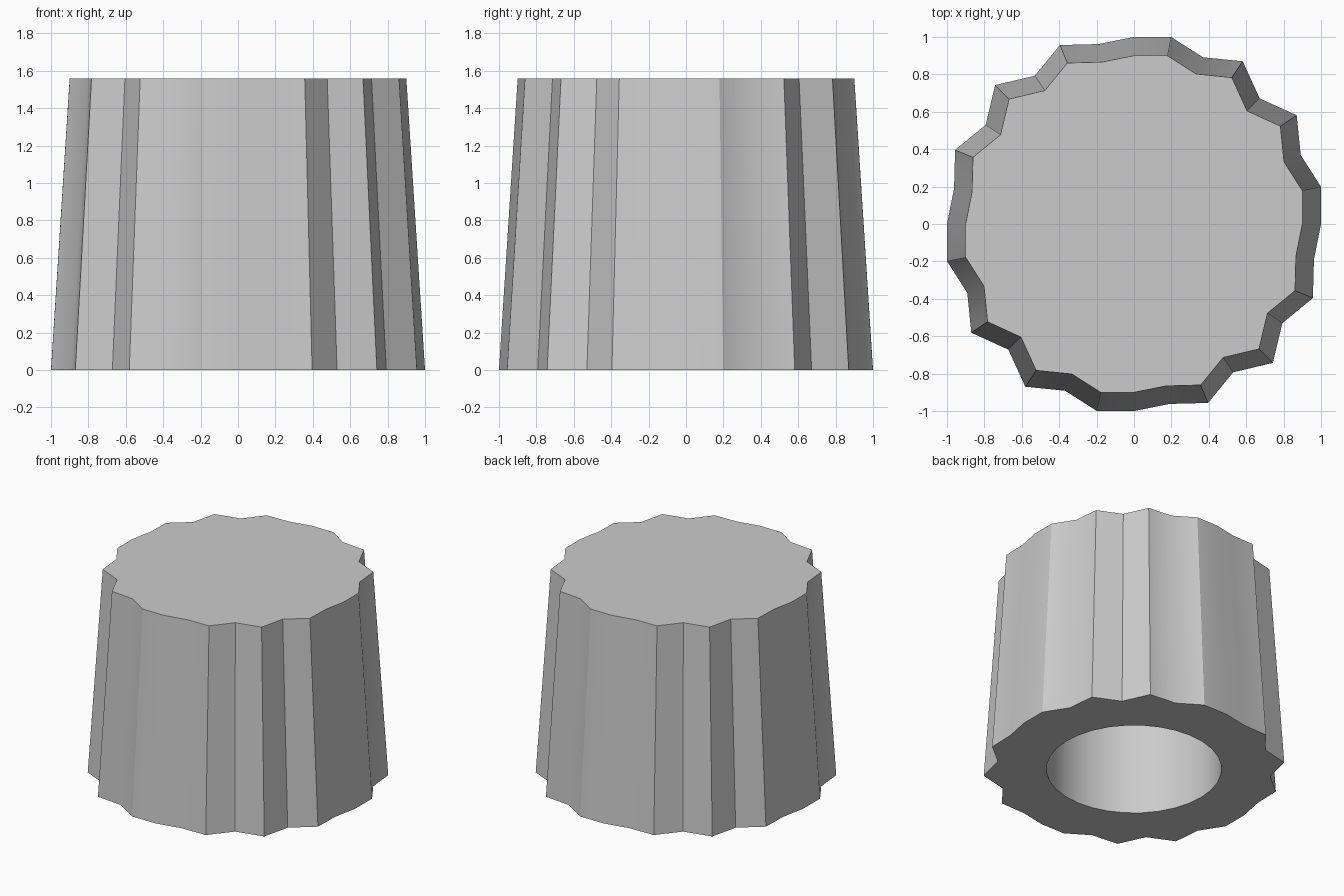
import bpy
import bmesh
from math import sin, cos, pi, radians

SEGMENTS = 32
HEIGHT = 1.56
TOP_SCALE = 0.9
FLUTES = 14
FLUTE_DEPTH = 0.05
BORE_RADIUS = 0.61
BORE_DEPTH = 1.25

cube = bpy.data.objects.get("Cube")
if cube:
    bpy.data.objects.remove(cube, do_unlink=True)

# Single plain grey material
grey = bpy.data.materials.new("light grey")
colour = (0.6, 0.6, 0.6, 1.0)
grey.use_nodes = True
grey.diffuse_color = colour
grey.node_tree.nodes["Principled BSDF"].inputs["Base Color"].default_value = colour


def fluted(angle):
    return 1 + FLUTE_DEPTH * sin(FLUTES * angle)


def ring(bm, radius, z):
    """Closed loop of vertices whose radius is a function of the angle."""
    angles = [2 * pi * i / SEGMENTS for i in range(SEGMENTS)]
    return [bm.verts.new((radius(a) * cos(a), radius(a) * sin(a), z)) for a in angles]


def bridge(bm, lower, upper):
    for i in range(SEGMENTS):
        j = (i + 1) % SEGMENTS
        bm.faces.new((lower[i], lower[j], upper[j], upper[i]))


bm = bmesh.new()
# Rings run from the bore ceiling, out under the base and up the fluted wall
rings = [
    ring(bm, lambda a: BORE_RADIUS, BORE_DEPTH),
    ring(bm, lambda a: BORE_RADIUS, 0),
    ring(bm, fluted, 0),
    ring(bm, lambda a: TOP_SCALE * fluted(a), HEIGHT),
]
for lower, upper in zip(rings, rings[1:]):
    bridge(bm, lower, upper)
# Bore ceiling and flat top
bm.faces.new(list(reversed(rings[0])))
bm.faces.new(rings[-1])
bmesh.ops.recalc_face_normals(bm, faces=bm.faces)

mesh = bpy.data.meshes.new("fluted_knob")
bm.to_mesh(mesh)
bm.free()
mesh.materials.append(grey)
knob = bpy.data.objects.new("fluted_knob", mesh)
bpy.context.collection.objects.link(knob)

# Soft shading across shallow flutes, crisp edges elsewhere
bpy.ops.object.select_all(action="DESELECT")
knob.select_set(True)
bpy.context.view_layer.objects.active = knob
bpy.ops.object.shade_smooth_by_angle(angle=radians(30))
